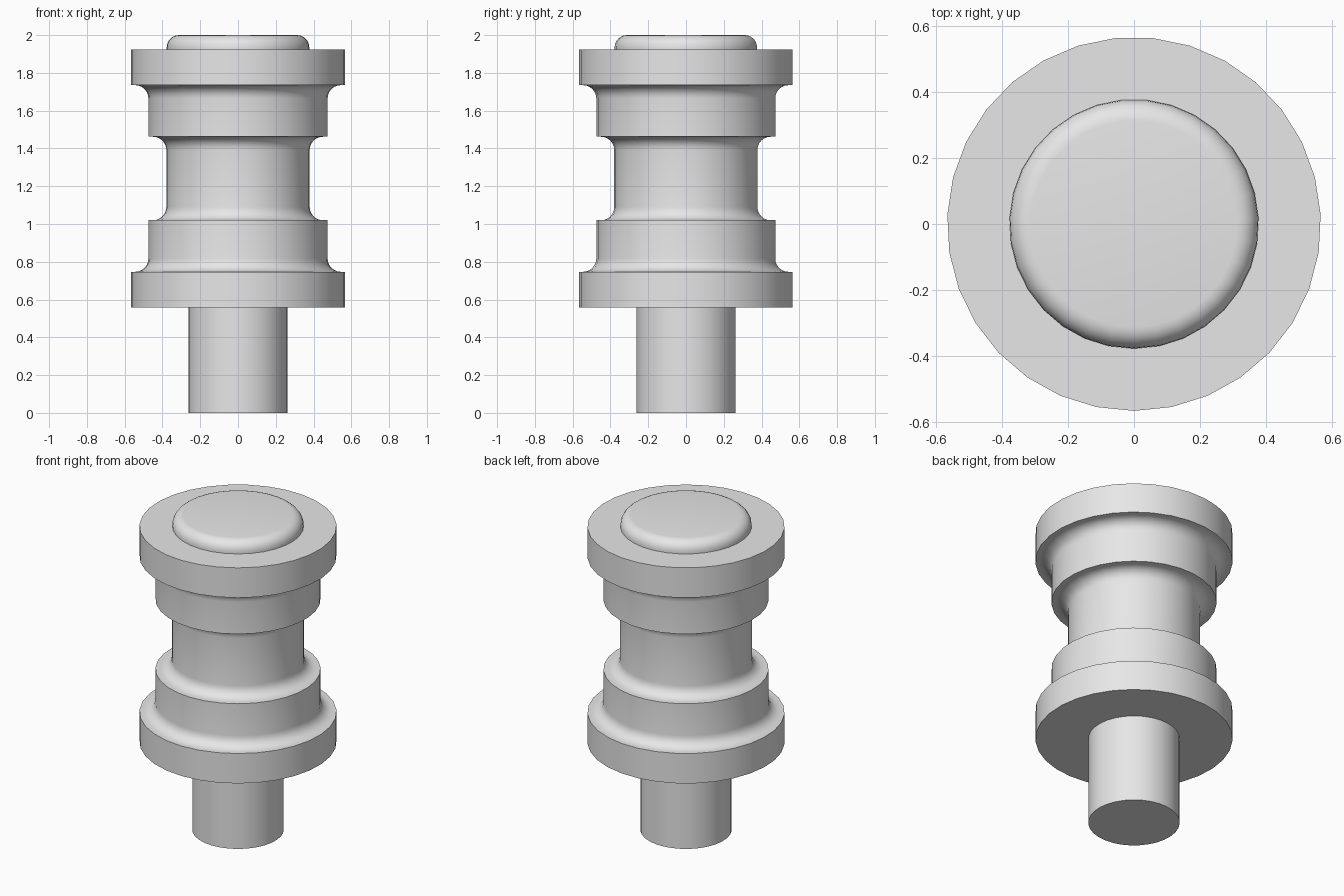
import bpy
import bmesh
from math import sin, cos, pi, radians

if "Cube" in bpy.data.objects:
    bpy.data.objects.remove(bpy.data.objects["Cube"], do_unlink=True)

SIDES = 31
STEM_R, FLANGE_R, COLLAR_R, NECK_R, CAP_R = 0.263, 0.567, 0.475, 0.38, 0.378
FLANGE_BOTTOM, FLANGE_TOP, COLLAR_TOP = 0.557, 0.747, 1.02
MIDDLE = 1.241
SPOOL_TOP = 2 * MIDDLE - FLANGE_BOTTOM
FILLET = 0.07

grey = bpy.data.materials.new("plain grey")
grey.use_nodes = True
colour = (0.8, 0.8, 0.8, 1)
grey.diffuse_color = colour
grey.node_tree.nodes["Principled BSDF"].inputs["Base Color"].default_value = colour


def arc(r, z, radius, start, end, steps=6):
    """Points (r, z) along an arc, with angles in degrees."""
    angles = [radians(start + (end - start) * i / steps) for i in range(steps + 1)]
    return [(r + radius * cos(a), z + radius * sin(a)) for a in angles]


def lathe(name, profile):
    """Turn a profile of (radius, height) points around the z axis."""
    bm = bmesh.new()
    verts = [bm.verts.new((0, -r, z)) for r, z in profile]
    edges = [bm.edges.new(pair) for pair in zip(verts, verts[1:])]
    bmesh.ops.spin(bm, geom=verts + edges, cent=(0, 0, 0), axis=(0, 0, 1),
                   angle=2 * pi, steps=SIDES, use_duplicate=False)
    bmesh.ops.remove_doubles(bm, verts=bm.verts[:], dist=0.0005)
    bmesh.ops.recalc_face_normals(bm, faces=bm.faces[:])
    mesh = bpy.data.meshes.new(name)
    bm.to_mesh(mesh)
    bm.free()
    mesh.materials.append(grey)
    obj = bpy.data.objects.new(name, mesh)
    bpy.context.collection.objects.link(obj)
    bpy.ops.object.select_all(action="DESELECT")
    obj.select_set(True)
    bpy.context.view_layer.objects.active = obj
    bpy.ops.object.shade_smooth_by_angle(angle=radians(30))
    return obj


# Stem at the bottom
lathe("stem", [(0, 0), (STEM_R, 0), (STEM_R, FLANGE_BOTTOM)])

# Stepped spool: lower half with coved steps, mirrored for the upper half
lower = [(STEM_R, FLANGE_BOTTOM), (FLANGE_R, FLANGE_BOTTOM), (FLANGE_R, FLANGE_TOP)]
lower += arc(COLLAR_R + FILLET, FLANGE_TOP + FILLET, FILLET, 270, 180)
lower += [(COLLAR_R, COLLAR_TOP)]
lower += arc(NECK_R + FILLET, COLLAR_TOP + FILLET, FILLET, 270, 180)
upper = [(r, 2 * MIDDLE - z) for r, z in reversed(lower)]
upper[-1] = (CAP_R, SPOOL_TOP)
lathe("spool", lower + upper)

# Rounded cap on top
ROUND = 0.065
lathe("cap", [(CAP_R, SPOOL_TOP)]
      + arc(CAP_R - ROUND, 2 - ROUND, ROUND, 0, 90) + [(0, 2)])
